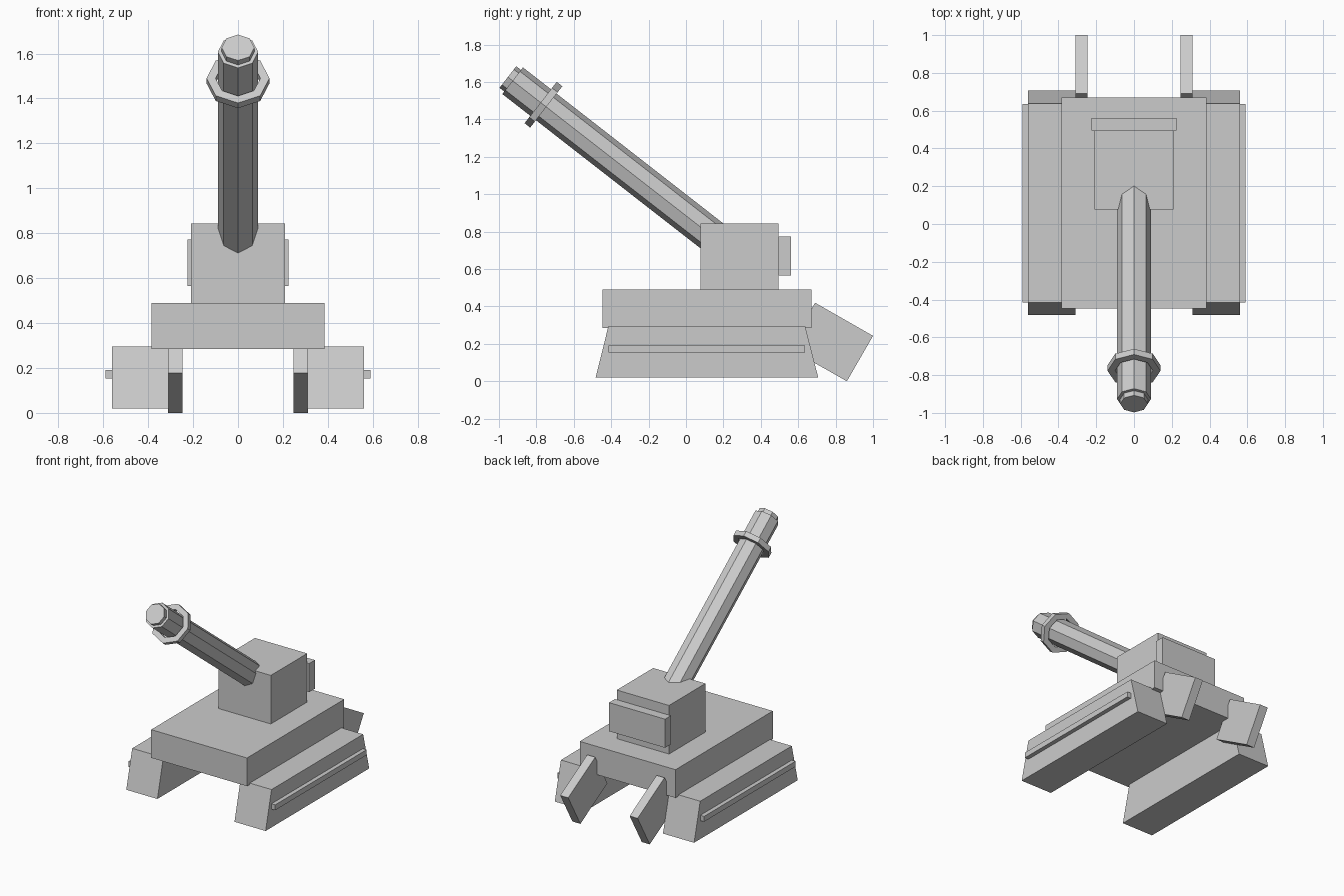
import bpy, bmesh
from math import radians, sin, cos, pi
from mathutils import Vector

if "Cube" in bpy.data.objects:
    bpy.data.objects.remove(bpy.data.objects["Cube"])


def make(name, verts, faces):
    me = bpy.data.meshes.new(name)
    bm = bmesh.new()
    vs = [bm.verts.new(v) for v in verts]
    for f in faces:
        bm.faces.new([vs[i] for i in f])
    bmesh.ops.recalc_face_normals(bm, faces=bm.faces)
    bm.to_mesh(me)
    bm.free()
    ob = bpy.data.objects.new(name, me)
    bpy.context.collection.objects.link(ob)
    return ob


def prism(name, profile, x0, x1):
    """Side profile of (y, z) points extruded from x0 to x1."""
    n = len(profile)
    verts = [(x, y, z) for x in (x0, x1) for y, z in profile]
    faces = [list(range(n)), list(range(n, 2 * n))]
    faces += [(i, (i + 1) % n, n + (i + 1) % n, n + i) for i in range(n)]
    return make(name, verts, faces)


def box(name, x, y, z):
    return prism(name, [(y[0], z[0]), (y[1], z[0]), (y[1], z[1]), (y[0], z[1])], *x)


def mirrored(ob):
    """Left and right copies about the centre plane."""
    m = ob.modifiers.new("mirror", "MIRROR")
    m.use_axis[0] = True
    m.use_mirror_merge = False
    return ob


# Gun axis: origin at the muzzle end of the barrel, local z pointing forward and up
TILT = radians(52.1)
MUZZLE = Vector((0, -0.927, 1.607))


def lathe(name, profile, closed=False, sides=8):
    """Turn (radius, z) points round the gun axis; open profiles get end caps."""
    n = len(profile)
    verts = [(r * cos(2 * pi * k / sides), r * sin(2 * pi * k / sides), z)
             for k in range(sides) for r, z in profile]
    faces = []
    for k in range(sides):
        a, b = k * n, (k + 1) % sides * n
        for i in range(n if closed else n - 1):
            j = (i + 1) % n
            faces.append((a + i, b + i, b + j, a + j))
    if not closed:
        faces += [[k * n for k in range(sides)], [k * n + n - 1 for k in range(sides)]]
    ob = make(name, verts, faces)
    ob.location = MUZZLE
    ob.rotation_euler.x = TILT
    return ob


# Body
box("hull", (-0.385, 0.385), (-0.447, 0.67), (0.285, 0.49))
box("turret", (-0.21, 0.21), (0.077, 0.495), (0.49, 0.843))
box("turret_rear_box", (-0.225, 0.225), (0.495, 0.562), (0.565, 0.773))

# Tracks with side rails
mirrored(prism("track", [(-0.483, 0.02), (0.707, 0.02), (0.637, 0.295), (-0.415, 0.295)],
               0.31, 0.56))
mirrored(box("track_rail", (0.555, 0.59), (-0.415, 0.635), (0.153, 0.192)))

# Tilted rear spades
mirrored(prism("rear_spade", [(0.69, 0.42), (1.0, 0.243), (0.86, 0.0), (0.55, 0.177)],
               0.247, 0.311))

# Gun
lathe("gun_barrel", [(0.09, -1.53), (0.09, 0)])
lathe("muzzle_cap", [(0.073, -0.02), (0.073, 0.032)])
lathe("barrel_ring", [(0.1, -0.228), (0.14, -0.228), (0.14, -0.19), (0.1, -0.19)], closed=True)
